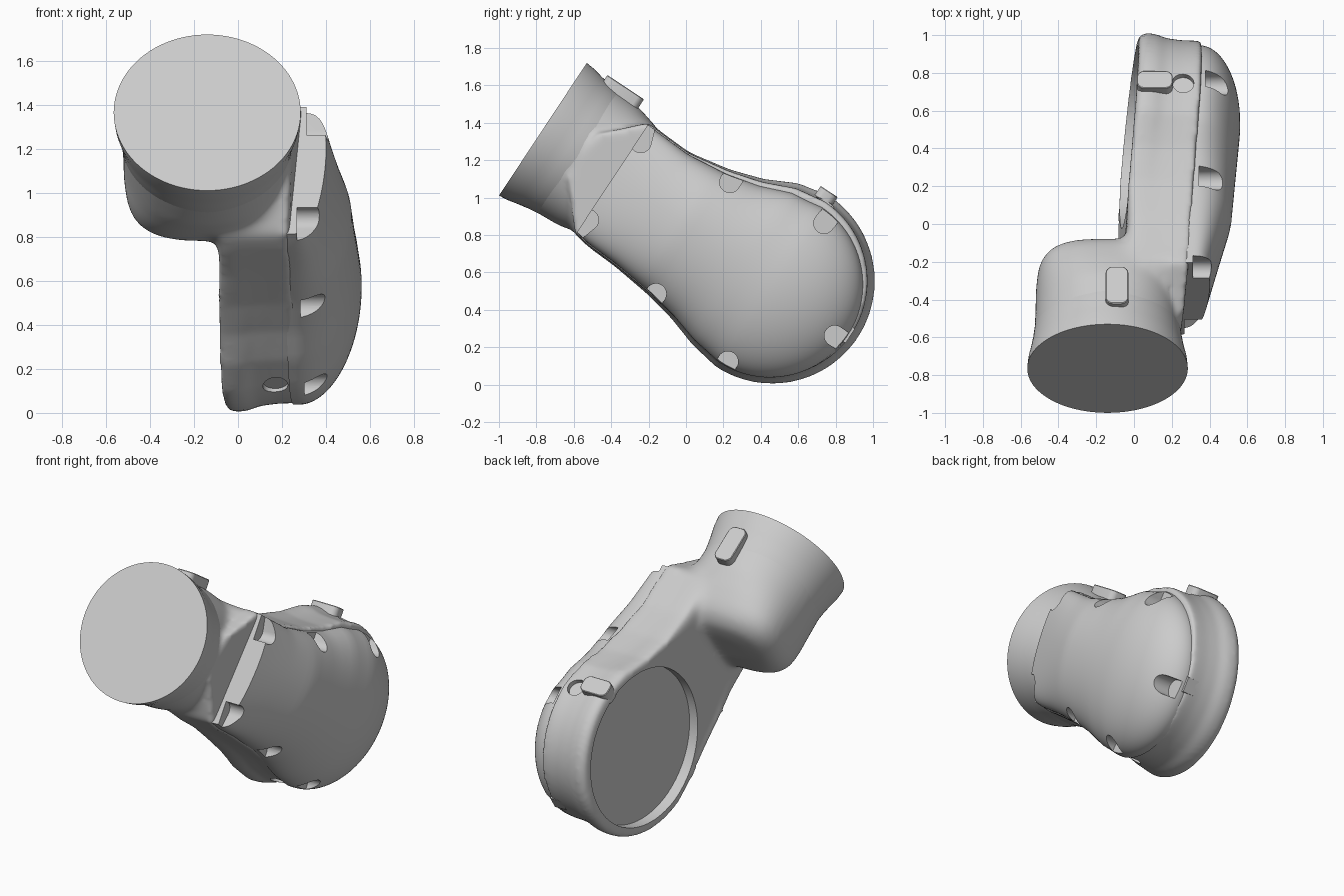
import bpy, bmesh
from math import sin, cos, pi, sqrt, copysign
from mathutils import Vector

if "Cube" in bpy.data.objects:
    bpy.data.objects.remove(bpy.data.objects["Cube"])

grey = bpy.data.materials.new("plain grey")
grey.use_nodes = True
grey.diffuse_color = (0.6, 0.6, 0.6, 1)
grey.node_tree.nodes["Principled BSDF"].inputs["Base Color"].default_value = (0.6, 0.6, 0.6, 1)

JOINT = 1.47       # distance along the arm from the tube mouth to the joint centre
TUBE_X = -0.14     # tube axis offset
RADIUS = 0.55      # joint housing radius


def place(u, v, x):
    """Arm frame (u along the arm, v across, x sideways) to world."""
    return Vector((x, -0.765 + 0.834 * u + 0.552 * v, 1.365 - 0.552 * u + 0.834 * v))


def arm_uv(co):
    """World position back to the arm frame."""
    rel = co - place(0, 0, 0)
    return 0.834 * rel.y - 0.552 * rel.z, 0.552 * rel.y + 0.834 * rel.z


def back(u, v):
    """Leaning back plane of the joint."""
    return -0.03 + 0.06 * (max(u, 0.95) - JOINT) + 0.09 * v


def seam(u, v):
    """Leaning plane where the cover meets the housing."""
    return 0.283 + 0.05 * (u - 1) + 0.085 * v


def ramp(u, start, length):
    return min(1, max(0, (u - start) / length))


def lofted(bm, rings):
    """Bridge closed rings of (u, v, x) points and cap both ends."""
    loops = [[bm.verts.new(place(*p)) for p in ring] for ring in rings]
    n = len(loops[0])
    for a, b in zip(loops, loops[1:]):
        for i in range(n):
            j = (i + 1) % n
            bm.faces.new((a[i], a[j], b[j], b[i]))
    bm.faces.new(loops[0])
    bm.faces.new(loops[-1])


def finish(bm, name):
    bmesh.ops.remove_doubles(bm, verts=bm.verts, dist=0.0005)
    bmesh.ops.recalc_face_normals(bm, faces=bm.faces)
    mesh = bpy.data.meshes.new(name)
    bm.to_mesh(mesh)
    bm.free()
    mesh.materials.append(grey)
    ob = bpy.data.objects.new(name, mesh)
    bpy.context.collection.objects.link(ob)
    return ob


def activate(ob):
    bpy.ops.object.select_all(action='DESELECT')
    ob.select_set(True)
    bpy.context.view_layer.objects.active = ob


def apply_modifier(ob, kind, **settings):
    mod = ob.modifiers.new(kind.lower(), kind)
    for key, value in settings.items():
        setattr(mod, key, value)
    activate(ob)
    bpy.ops.object.modifier_apply(modifier=mod.name)


def cut(ob, cutter):
    cutter.hide_render = True
    apply_modifier(ob, 'BOOLEAN', operation='DIFFERENCE', object=cutter, solver='EXACT')
    bpy.data.objects.remove(cutter)


def smooth(ob, angle=0.6):
    activate(ob)
    bpy.ops.object.shade_smooth_by_angle(angle=angle)


def tube(bm, sections, n=96):
    """Loft (u, x radius, v radius, squareness) sections along the tube axis."""
    def bend(c, p):
        return copysign(abs(c) ** (2 / p), c)
    lofted(bm, [[(u, rv * bend(cos(2 * pi * i / n), p), TUBE_X + rx * bend(sin(2 * pi * i / n), p))
                 for i in range(n)] for u, rx, rv, p in sections])


# Arm outline: (u, upper half width, lower half width) up to the joint
NECK = [(0.25, 0.14, 0.14), (0.35, 0.24, 0.26), (0.45, 0.345, 0.375), (0.55, 0.338, 0.392),
        (0.72, 0.33, 0.4), (0.95, 0.372, 0.427), (1.13, 0.43, 0.465), (1.3, 0.515, 0.52),
        (JOINT, RADIUS, RADIUS)]


def half_width(u, side):
    for a, b in zip(NECK, NECK[1:]):
        if u <= b[0]:
            t = (u - a[0]) / (b[0] - a[0])
            return a[side] + t * (b[side] - a[side])
    return RADIUS


def outline(k, t):
    """Pear outline shrunk by k, at fraction t from the back plane to the seam."""
    def neck(side, sign):
        return [(p[0], sign * p[side] * (1 - (1 - k) * max(0.25, ramp(p[0], 0.7, 0.7))))
                for p in NECK[:-1]]
    arc = [(JOINT + RADIUS * k * sin(pi * i / 48), RADIUS * k * cos(pi * i / 48)) for i in range(49)]
    points = neck(1, 1) + arc + neck(2, -1)[::-1]
    return [(u, v, back(u, v) + t * (seam(u, v) - back(u, v))) for u, v in points]


# Housing: tube and pear-shaped arm blended into one casting
bm = bmesh.new()
tube(bm, [(0.03, 0.395, 0.395, 2), (0.2, 0.388, 0.39, 2), (0.36, 0.382, 0.382, 2.2),
          (0.48, 0.38, 0.35, 2.6), (0.58, 0.37, 0.315, 3), (0.64, 0.34, 0.28, 3),
          (0.68, 0.28, 0.22, 3), (0.69, 0.16, 0.13, 3)])
lofted(bm, [outline(k, t) for t, k in [(0, 0.95), (0.04, 0.985), (0.13, 1), (0.28, 0.99),
                                       (0.45, 0.95), (0.7, 0.93), (1.02, 0.925)]])
housing = finish(bm, "arm_housing")
apply_modifier(housing, 'REMESH', mode='VOXEL', voxel_size=0.014)
apply_modifier(housing, 'SMOOTH', factor=0.5, iterations=14)

# Extra softening where the tube flows into the arm
blend = housing.vertex_groups.new(name="blend")
for vert in housing.data.vertices:
    u = arm_uv(vert.co)[0]
    weight = ramp(u, 0.25, 0.15) * (1 - ramp(u, 0.75, 0.2))
    if weight > 0 and vert.co.x < seam(u, 0) - 0.06:
        blend.add([vert.index], weight, 'REPLACE')
apply_modifier(housing, 'SMOOTH', factor=0.5, iterations=45, vertex_group="blend")

# Shallow round opening behind the joint, and two round pockets on its rim
bm = bmesh.new()
lofted(bm, [[(u, v, x + back(u, v)) for u, v in
             [(JOINT + 0.485 * cos(pi * i / 48), 0.485 * sin(pi * i / 48)) for i in range(96)]]
            for x in (-0.3, 0.07)])
cut(housing, finish(bm, "opening_cutter"))
for x, v in ((0.26, 0.475), (0.17, -0.49)):
    bm = bmesh.new()
    lofted(bm, [[(1.475 + 0.057 * cos(pi * i / 16), w, x + 0.057 * sin(pi * i / 16)) for i in range(32)]
                for w in (v, v * 1.5)])
    cut(housing, finish(bm, "pocket_cutter"))
smooth(housing, 0.7)

# Flared mouth of the tube, closed by a flat end
bm = bmesh.new()
tube(bm, [(u, r, r, 2) for u, r in [(0, 0.425), (0.05, 0.42), (0.11, 0.407), (0.17, 0.396),
                                    (0.25, 0.386), (0.32, 0.365)]])
smooth(finish(bm, "tube_mouth"))

# Domed side cover
COVER_R = 0.497
START = 0.455
bm = bmesh.new()
columns = [(START + (JOINT - START) * i / 24, 1) for i in range(25)]
columns += [(JOINT + COVER_R * sin(pi * i / 48), cos(pi * i / 48)) for i in range(1, 24)]
rows = []
for u, k in columns:
    far = ramp(u, 0.7, 0.7)
    k *= 0.96 + far * (COVER_R / RADIUS - 0.96)
    height = 0.14 + 0.08 * ramp(u, START, 0.45) + 0.033 * ramp(u, START, 1)
    power = 0.28 + 0.25 * ramp(u, START, 0.75)
    row = []
    for i in range(49):
        f = -cos(pi * i / 48)
        v = f * k * half_width(u, 1 if f > 0 else 2) - 0.022 * far
        end = max(0, u - JOINT) / COVER_R
        q = min(1, end * end + f * f * (1 - end * end))
        row.append(bm.verts.new(place(u, v, seam(u, v) + height * (1 - q) ** power)))
    rows.append(row)
for a, b in zip(rows, rows[1:]):
    for i in range(48):
        bm.faces.new((a[i], a[i + 1], b[i + 1], b[i]))
rim = [e for e in bm.edges if e.is_boundary]
skirt = bmesh.ops.extrude_edge_only(bm, edges=rim)["geom"]
for vert in [g for g in skirt if isinstance(g, bmesh.types.BMVert)]:
    vert.co.x = seam(*arm_uv(vert.co)) - 0.03
bmesh.ops.contextual_create(bm, geom=[g for g in skirt if isinstance(g, bmesh.types.BMEdge)])
cover = finish(bm, "side_cover")

# Screw recesses around the cover: centre and outward direction
RECESSES = [(0.475, 0.23, -0.35, 1), (0.47, -0.27, -0.3, -1), (0.99, 0.315, 0, 1), (0.99, -0.4, 0, -1),
            (1.53, 0.41, 0.1, 1), (1.51, -0.49, 0, -1), (1.91, -0.06, 1, 0)]
for u, v, du, dv in RECESSES:
    size = sqrt(du * du + dv * dv)
    du, dv = du / size, dv / size
    shape = [(-0.055 * sin(pi * i / 16), 0.055 * cos(pi * i / 16)) for i in range(17)]
    shape += [(0.22, -0.055), (0.22, 0.055)]
    bm = bmesh.new()
    lofted(bm, [[(u + a * du - b * dv, v + a * dv + b * du, x) for a, b in shape]
                for x in (seam(u, v) + 0.035, 0.8)])
    cut(cover, finish(bm, "recess_cutter"))
smooth(cover)


# Raised pads with rounded corners
def pad(name, u, x, length, width, low, high, r=0.04):
    bm = bmesh.new()
    rings = []
    for v, inset in ((low, 0), (high - 0.004, 0), (high, 0.004)):
        ring = []
        for i in range(32):
            a = 2 * pi * (i + 0.5) / 32
            ring.append((u + (length / 2 - r) * (1 if cos(a) > 0 else -1) + (r - inset) * cos(a), v,
                         x + (width / 2 - r) * (1 if sin(a) > 0 else -1) + (r - inset) * sin(a)))
        rings.append(ring)
    lofted(bm, rings)
    smooth(finish(bm, name))


pad("tube_pad", 0.245, -0.09, 0.235, 0.12, 0.34, 0.432)
pad("joint_pad", 1.46, 0.11, 0.11, 0.19, 0.47, 0.567)

# Small locating tab on the end of the cover
bm = bmesh.new()
lofted(bm, [[(u, v, x) for u, v in ((1.92, -0.07), (1.98, -0.06), (1.98, 0.03), (1.92, 0.04))]
            for x in (0.26, 0.34)])
finish(bm, "cover_tab")
